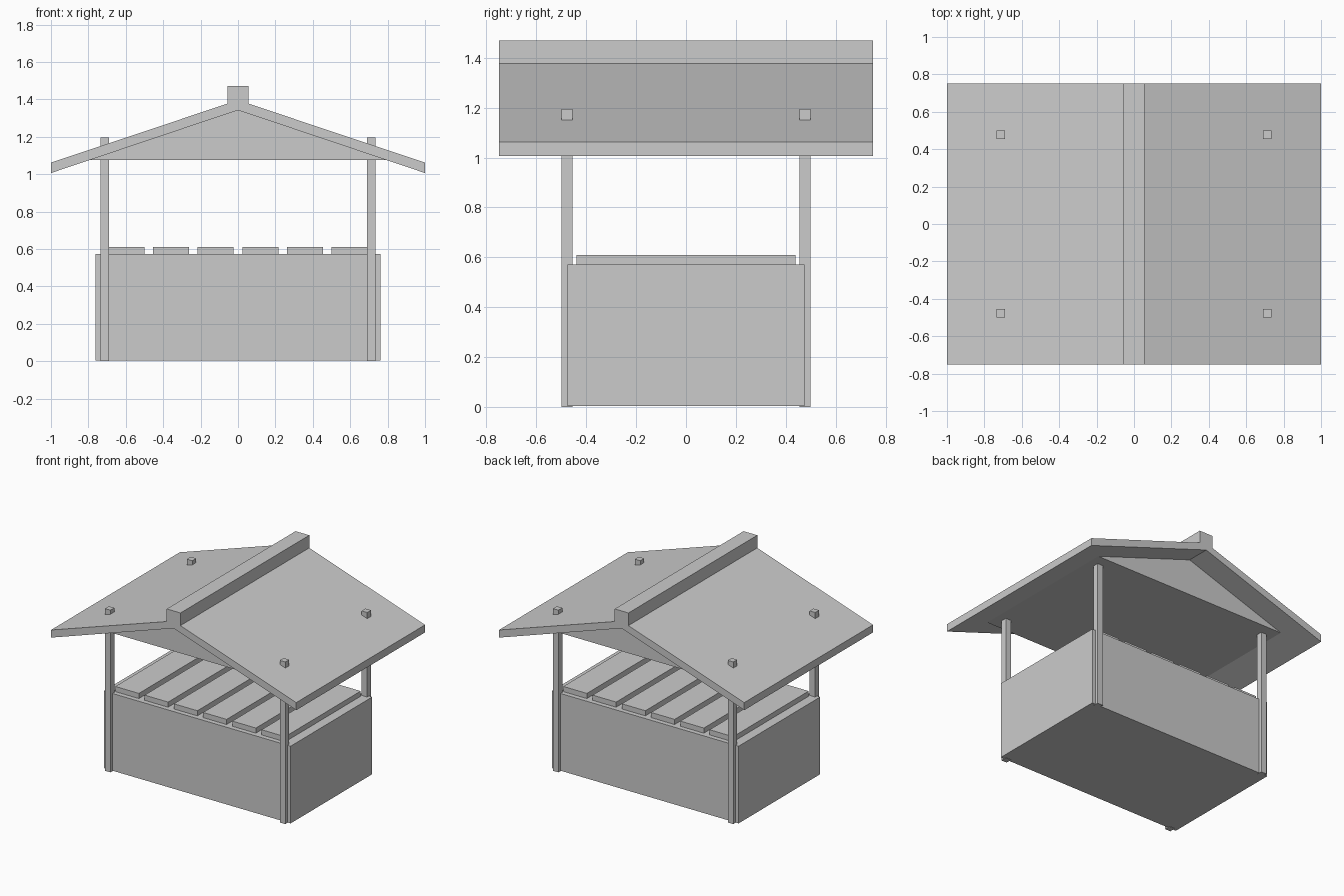
import bpy

if "Cube" in bpy.data.objects:
    bpy.data.objects.remove(bpy.data.objects["Cube"])

grey = bpy.data.materials.new("plain grey")
grey.diffuse_color = (0.6, 0.6, 0.6, 1)
grey.use_nodes = True
grey.node_tree.nodes["Principled BSDF"].inputs["Base Color"].default_value = grey.diffuse_color


def add_mesh(name, verts, faces):
    mesh = bpy.data.meshes.new(name)
    mesh.from_pydata(verts, [], faces)
    mesh.materials.append(grey)
    obj = bpy.data.objects.new(name, mesh)
    bpy.context.collection.objects.link(obj)
    return obj


def prism(name, profile, y0, y1):
    """Extrude an (x, z) outline, given counter-clockwise from the front, along y."""
    n = len(profile)
    verts = [(x, y, z) for y in (y0, y1) for x, z in profile]
    faces = [list(range(n)), list(range(2 * n - 1, n - 1, -1))]
    faces += [[i, i + n, (i + 1) % n + n, (i + 1) % n] for i in range(n)]
    return add_mesh(name, verts, faces)


def box(name, x0, x1, y0, y1, z0, z1):
    return prism(name, [(x0, z0), (x1, z0), (x1, z1), (x0, z1)], y0, y1)


# Counter body
box("counter", -0.762, 0.762, -0.475, 0.475, 0.003, 0.572)

# Slats across the counter top
for i in range(6):
    cx = (i - 2.5) * 0.2385
    box(f"counter_slat_{i + 1}", cx - 0.096, cx + 0.096, -0.44, 0.44, 0.572, 0.61)

# Corner posts, poking through the roof
for sx in (-1, 1):
    for sy in (-1, 1):
        cx, cy = sx * 0.713, sy * 0.477
        side = ("left" if sx < 0 else "right") + ("_front" if sy < 0 else "_back")
        box(f"post_{side}", cx - 0.0225, cx + 0.0225, cy - 0.0225, cy + 0.0225, 0, 1.195)

# Pitched roof with raised ridge beam
half = [(1.0, 1.006), (1.0, 1.062), (0.056, 1.377), (0.056, 1.47)]
outline = [(0, 1.342)] + half + [(-x, z) for x, z in reversed(half)]
prism("roof", outline, -0.75, 0.75)

# Solid gable filling under the roof
prism("gable", [(-0.797, 1.075), (0.797, 1.075), (0, 1.342)], -0.577, 0.577)
